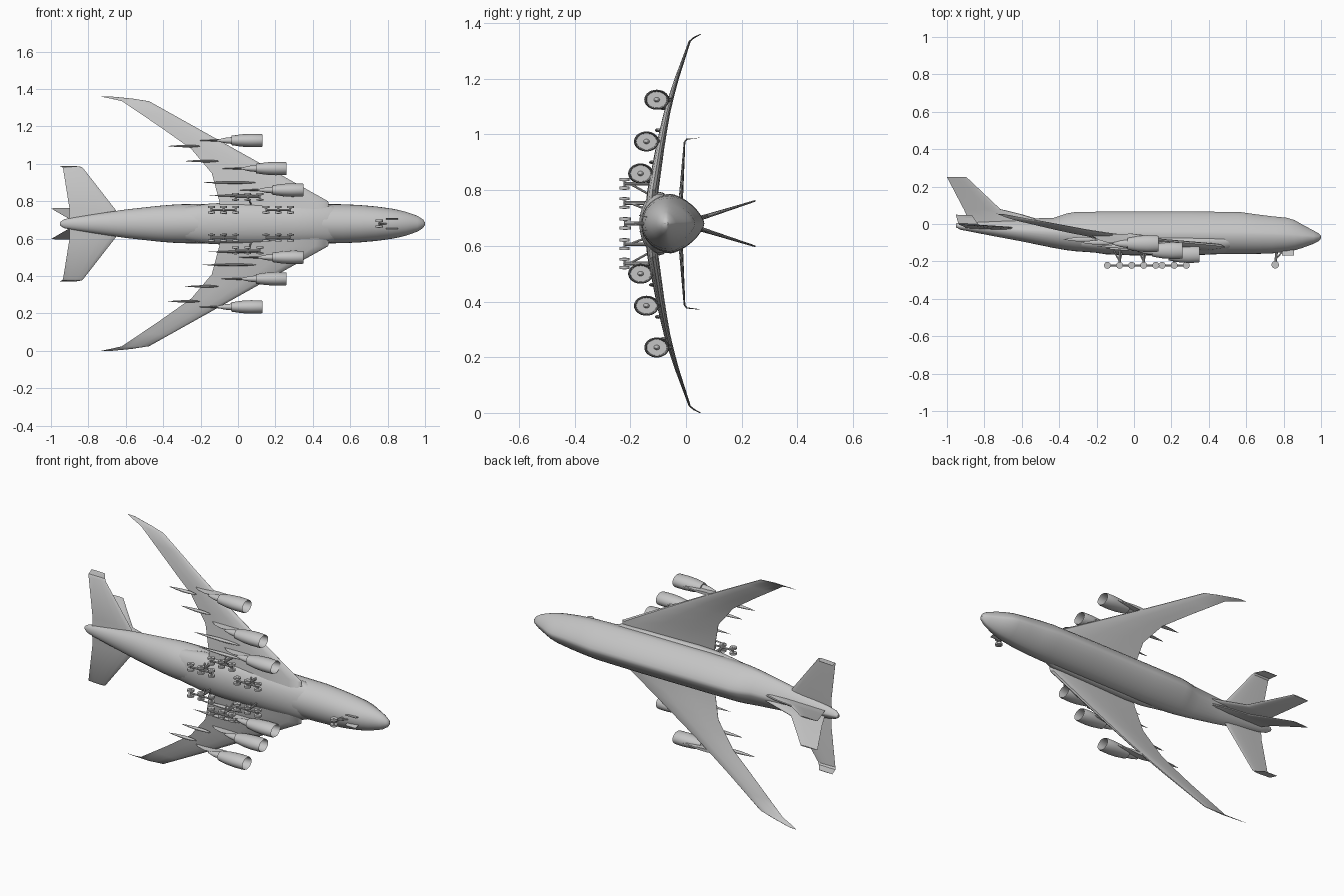
import bpy, bmesh, math
from mathutils import Vector

if "Cube" in bpy.data.objects:
    bpy.data.objects.remove(bpy.data.objects["Cube"])

MID = 0.68  # height of the centre line; the aircraft lies on its side
grey = bpy.data.materials.new("light grey")
grey.diffuse_color = (0.56, 0.56, 0.56, 1)
grey.use_nodes = True
grey.node_tree.nodes["Principled BSDF"].inputs["Base Color"].default_value = grey.diffuse_color


def P(x, y, s):
    return Vector((x, y, MID + s))


def loft(name, rings, angle=35):
    """Skin a list of closed rings and cap both ends."""
    bm = bmesh.new()
    vs = [[bm.verts.new(p) for p in r] for r in rings]
    n = len(rings[0])
    for a, b in zip(vs, vs[1:]):
        for i in range(n):
            j = (i + 1) % n
            bm.faces.new((a[i], a[j], b[j], b[i]))
    bm.faces.new(vs[0])
    bm.faces.new(vs[-1])
    bmesh.ops.remove_doubles(bm, verts=bm.verts, dist=1e-5)
    bmesh.ops.recalc_face_normals(bm, faces=bm.faces)
    me = bpy.data.meshes.new(name)
    bm.to_mesh(me)
    bm.free()
    me.materials.append(grey)
    ob = bpy.data.objects.new(name, me)
    bpy.context.collection.objects.link(ob)
    bpy.context.view_layer.objects.active = ob
    ob.select_set(True)
    bpy.ops.object.shade_smooth_by_angle(angle=math.radians(angle))
    ob.select_set(False)
    return ob


def egg(x, w, top, bot, wide, up=1.5, n=32):
    """Fuselage section: round below, narrowing above."""
    ring = []
    for i in range(n):
        a = 2 * math.pi * i / n
        c, d = math.cos(a), math.sin(a)
        e = 2 / up if d > 0 else 1
        h = (top - wide) if d > 0 else (wide - bot)
        ring.append(P(x, wide + h * math.copysign(abs(d) ** e, d),
                      w * math.copysign(abs(c) ** e, c)))
    return ring


FOIL = [(0, 0), (.03, .5), (.12, .85), (.35, 1), (.7, .55), (1, .04),
        (1, -.04), (.7, -.55), (.35, -1), (.12, -.85), (.03, -.5)]


def foil(le, te, thick):
    le, te, thick = Vector(le), Vector(te), Vector(thick)
    return [P(*(le.lerp(te, t) + thick * h)) for t, h in FOIL]


def tube(name, a, b, r, n=10):
    """Cylinder between two (x, y, s) points."""
    a, b = P(*a), P(*b)
    d = (b - a).normalized()
    u = d.orthogonal().normalized()
    v = d.cross(u)
    ring = [(u * math.cos(2 * math.pi * i / n) + v * math.sin(2 * math.pi * i / n)) * r
            for i in range(n)]
    return loft(name, [[a + q for q in ring], [b + q for q in ring]])


def lathe(name, x0, y, s, ry, rs, profile, n=28):
    return loft(name, [[P(x0 + dx, y + ry * r * math.sin(2 * math.pi * i / n),
                          s + rs * r * math.cos(2 * math.pi * i / n))
                        for i in range(n)] for dx, r in profile])


def interp(table, s):
    for (a, va), (b, vb) in zip(table, table[1:]):
        if s <= b:
            return va + (vb - va) * (s - a) / (b - a)
    return table[-1][1]


# Fuselage: x, half width, top, bottom, height of widest point
loft("fuselage", [egg(*r) for r in [
    (1.0, .006, -.064, -.076, -.07), (.99, .022, -.052, -.09, -.07),
    (.96, .042, -.035, -.106, -.07), (.90, .063, -.003, -.128, -.068),
    (.86, .073, .020, -.140, -.066), (.82, .081, .033, -.148, -.063),
    (.74, .092, .041, -.157, -.06), (.65, .100, .052, -.16, -.058),
    (.56, .104, .065, -.161, -.056), (.3, .107, .066, -.162, -.055),
    (-.1, .107, .066, -.160, -.055), (-.31, .104, .065, -.146, -.05),
    (-.36, .101, .056, -.140, -.048), (-.43, .095, .033, -.128, -.045),
    (-.6, .076, .028, -.093, -.035), (-.75, .054, .022, -.065, -.025),
    (-.88, .034, .014, -.040, -.015), (-.93, .024, .008, -.030, -.012),
    (-.95, .010, -.002, -.018, -.01)]])

# Belly fairing over the wing roots
loft("belly_fairing", [egg(x, w, -.04, b, -.095, 2, 24) for x, w, b in [
    (.55, .08, -.135), (.48, .106, -.160), (.3, .113, -.168), (0, .114, -.168),
    (-.15, .108, -.162), (-.28, .09, -.142)]])

WING_Y = [(0, -.13), (.12, -.12), (.3, -.09), (.42, -.065), (.52, -.035), (.655, .012)]
WING_TE = [(0, -.09), (.12, -.10), (.27, -.14), (.40, -.25), (.52, -.42), (.655, -.62)]
ENGINE = [(-.03, 0), (-.04, .12), (-.05, .24), (-.05, .8), (-.008, .84), (0, .91),
          (-.008, .97), (-.06, 1), (-.11, .92), (-.165, .7), (-.165, .5),
          (-.20, .4), (-.24, .14), (-.245, 0)]
SPINDLE = [(0, 0), (.08, .5), (.25, .9), (.45, 1), (.75, .6), (1, 0)]

for side, tag in ((1, "left"), (-1, "right")):
    # Wing with a raked, upturned tip
    rings = []
    for s in (.0, .12, .2, .27, .34, .40, .46, .52, .59, .655):
        le = .5 - (s - .11) * 1.79 if s > .11 else .5
        y = interp(WING_Y, s)
        th = .024 - .031 * s
        rings.append(foil((le, y, s * side), (interp(WING_TE, s), y + .004, s * side), (0, th, 0)))
    rings.append(foil((-.56, .027, .668 * side), (-.675, .032, .668 * side), (0, .002, -.002 * side)))
    rings.append(foil((-.68, .05, .68 * side), (-.735, .055, .68 * side), (0, .001, -.001 * side)))
    loft(tag + "_wing", rings)

    # Three engines on pylons
    for k, (x0, y, s) in enumerate([(.35, -.163, .18), (.26, -.142, .295), (.13, -.105, .445)]):
        n = f"{tag}_engine_{k + 1}"
        lathe(n, x0, y, s * side, .045, .036, ENGINE)
        t = (0, 0, .008)
        wy = interp(WING_Y, s)
        loft(n + "_pylon", [
            foil((x0 - .06, y + .02, s * side), (x0 - .27, y + .005, s * side), t),
            foil((x0 - .07, y + .045, s * side), (x0 - .32, y + .02, s * side), t),
            foil((x0 - .14, wy + .006, s * side), (x0 - .36, wy, s * side), t)])

    # Flap track fairings
    for k, (xa, xb, s) in enumerate([(.10, -.20, .22), (-.10, -.29, .335), (-.20, -.38, .415),
                                     (.12, -.16, .15)]):
        lathe(f"{tag}_flap_fairing_{k + 1}", xa, interp(WING_Y, s) - .016, s * side, .014, .007,
              [((xb - xa) * t, r) for t, r in SPINDLE], 10)

    # Tailplane with upturned raked tips
    t = (0, .008, 0)
    loft(tag + "_tailplane", [
        foil((-.62, -.028, .02 * side), (-.90, -.022, .02 * side), t),
        foil((-.655, -.02, .075 * side), (-.90, -.018, .075 * side), t),
        foil((-.825, -.006, .293 * side), (-.935, -.004, .293 * side), (0, .003, 0)),
        foil((-.835, .002, .303 * side), (-.94, .004, .303 * side), (0, .002, -.002 * side)),
        foil((-.865, .045, .308 * side), (-.953, .05, .308 * side), (0, 0, .001))])

    # Canted fin with a dorsal fillet
    loft(tag + "_fin", [
        foil((-.46, .010, .014 * side), (-.87, -.005, .014 * side), (0, 0, .011)),
        foil((-.60, .052, .018 * side), (-.895, .045, .022 * side), (0, 0, .009)),
        foil((-.715, .080, .027 * side), (-.908, .075, .029 * side), (0, 0, .008)),
        foil((-.895, .25, .082 * side), (-1.0, .25, .082 * side), (0, 0, .003))])


def wheel(name, x, y, s, r=.019, w=.013):
    tube(name, (x, y, s - w / 2), (x, y, s + w / 2), r, 16)
    tube(name + "_hub", (x, y, s - w * .65), (x, y, s + w * .65), r * .4, 8)


def bogie(name, x, s, top, lean):
    """Three axles with paired wheels, a beam, a strut and a brace."""
    y = -.221
    for i in (-1, 0, 1):
        ax = x + i * .065
        tube(f"{name}_axle_{i + 2}", (ax, y, s - .016), (ax, y, s + .016), .004, 8)
        for j in (-1, 1):
            wheel(f"{name}_wheel_{i + 2}_{'in' if j < 0 else 'out'}", ax, y, s + j * .015, .0185, .010)
    tube(name + "_beam", (x - .065, y, s), (x + .065, y, s), .005, 8)
    tube(name + "_strut", (x, y, s), (x, top, s), .007)
    tube(name + "_brace", (x, y + .02, s), (x + .02, top, s + lean), .004, 8)
    tube(name + "_drag_brace", (x, y + .02, s), (x - .04, top, s), .004, 8)


# Main gear
for side, tag in ((1, "left"), (-1, "right")):
    bogie(tag + "_rear_gear", -.077, .074 * side, -.125, -.03 * side)
    bogie(tag + "_front_gear", .215, .074 * side, -.125, -.03 * side)
    bogie(tag + "_wing_gear", .052, .143 * side, -.12, -.045 * side)

# Nose gear and doors
tube("nose_strut", (.755, -.218, 0), (.765, -.13, 0), .007)
tube("nose_brace", (.757, -.19, 0), (.80, -.14, 0), .004, 8)
tube("nose_axle", (.755, -.218, -.018), (.755, -.218, .018), .004, 8)
for j, tag in ((1, "left"), (-1, "right")):
    wheel("nose_wheel_" + tag, .755, -.218, .016 * j, .02, .011)
    loft("nose_door_" + tag, [[P(x, -.14, (.022 + d) * j) for x, d in c] + 
                              [P(x, -.168, (.028 + d) * j) for x, d in reversed(c)]
                              for c in ([(.79, 0), (.79, .003)], [(.855, 0), (.855, .003)])])

# Rounded outlet at the tail tip
lathe("tail_outlet", -.925, -.008, 0, .016, .016, [(.04, .7), (0, 1), (-.02, .9), (-.028, .5)], 16)
